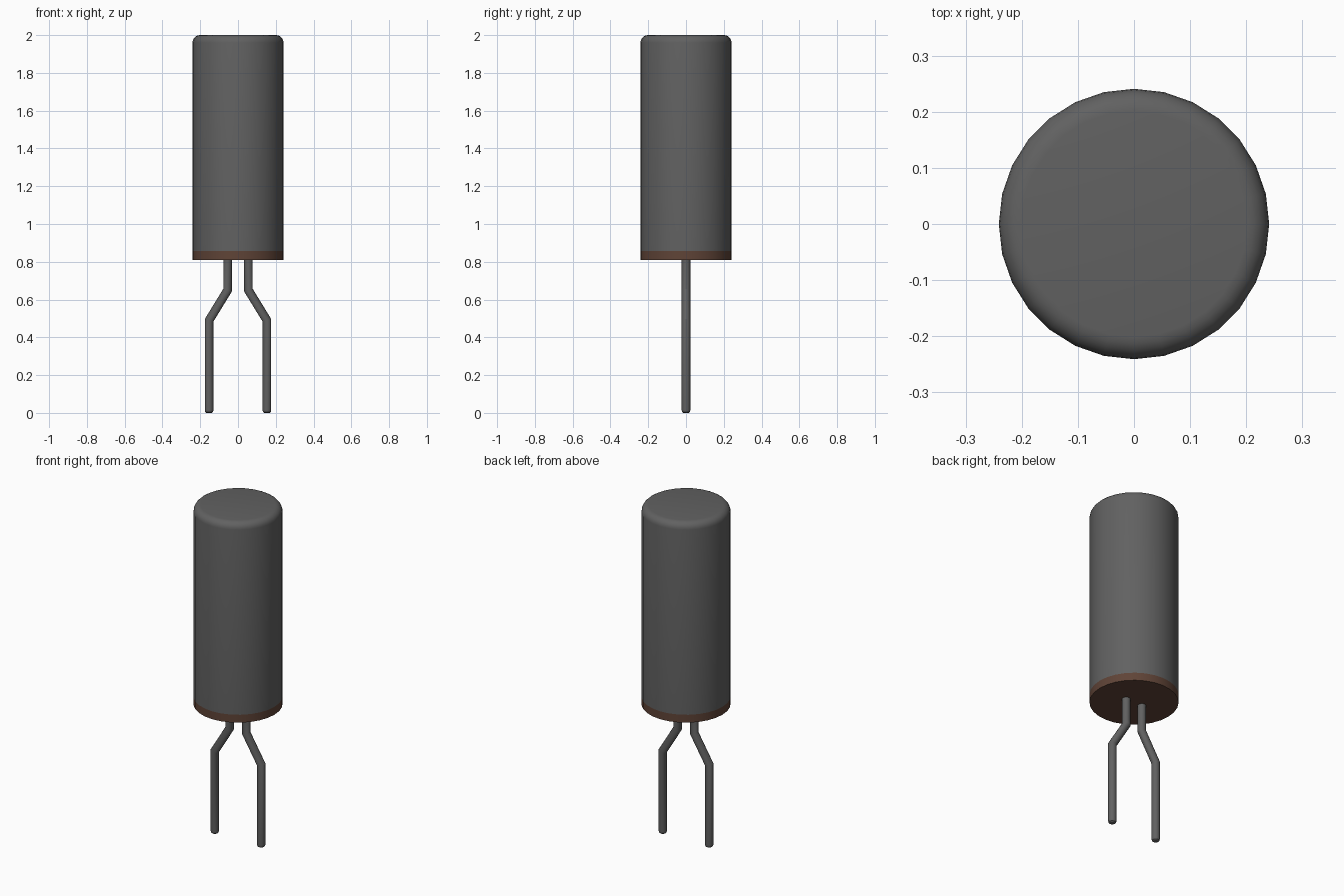
import bpy, bmesh, math
from mathutils import Vector

if "Cube" in bpy.data.objects:
    bpy.data.objects.remove(bpy.data.objects["Cube"], do_unlink=True)


def make_material(name, rgb):
    mat = bpy.data.materials.new(name)
    mat.use_nodes = True
    mat.diffuse_color = (*rgb, 1)
    mat.node_tree.nodes["Principled BSDF"].inputs["Base Color"].default_value = (*rgb, 1)
    return mat


grey = make_material("dark grey", (0.12, 0.12, 0.12))
brown = make_material("brown", (0.115, 0.057, 0.038))


def loft(name, rings, mat, angle):
    """Skin a list of point rings and close both ends."""
    bm = bmesh.new()
    loops = [[bm.verts.new(p) for p in ring] for ring in rings]
    n = len(loops[0])
    for low, high in zip(loops, loops[1:]):
        for i in range(n):
            j = (i + 1) % n
            bm.faces.new((low[i], low[j], high[j], high[i]))
    bm.faces.new(loops[0])
    bm.faces.new(loops[-1])
    bmesh.ops.recalc_face_normals(bm, faces=bm.faces)
    mesh = bpy.data.meshes.new(name)
    bm.to_mesh(mesh)
    bm.free()
    mesh.materials.append(mat)
    obj = bpy.data.objects.new(name, mesh)
    bpy.context.collection.objects.link(obj)
    bpy.ops.object.select_all(action="DESELECT")
    obj.select_set(True)
    bpy.context.view_layer.objects.active = obj
    bpy.ops.object.shade_smooth_by_angle(angle=math.radians(angle))
    return obj


def circle(radius, z, sides=28):
    turn = math.tau / sides
    return [(radius * math.cos(i * turn), radius * math.sin(i * turn), z)
            for i in range(sides)]


# Can with a rounded top edge, and the base disc below it
R, TOP, SEAM, BASE, FILLET = 0.241, 2.0, 0.857, 0.81, 0.04
can = [circle(R, SEAM)]
for k in range(6):
    a = k / 5 * math.pi / 2
    can.append(circle(R - FILLET + FILLET * math.cos(a),
                      TOP - FILLET + FILLET * math.sin(a)))
loft("can", can, grey, 30)
loft("base_disc", [circle(R, BASE), circle(R, SEAM)], brown, 30)


# Bent wire leads with mitred corners and rounded tips
def lead(name, side, sides=16):
    path = [(0.153, 0, 0.017), (0.153, 0, 0.012), (0.153, 0, 0.004), (0.153, 0, 0),
            ][::-1] + [(0.153, 0, 0.49), (0.055, 0, 0.65), (0.055, 0, BASE + 0.01)]
    radii = [0.014, 0.02, 0.0225, 0.023, 0.023, 0.023, 0.023]
    path = [Vector((side * x, y, z)) for x, y, z in path]
    rings = []
    for i, (p, r) in enumerate(zip(path, radii)):
        before = (p - path[i - 1]).normalized() if i else Vector((0, 0, 1))
        after = (path[i + 1] - p).normalized() if i + 1 < len(path) else before
        along = (before + after).normalized()
        across = Vector((along.z, 0, -along.x)) / along.dot(before)
        rings.append([p + across * r * math.cos(t) + Vector((0, r * math.sin(t), 0))
                      for t in (math.tau * k / sides for k in range(sides))])
    return loft(name, rings, grey, 29)


lead("left_lead", 1)
lead("right_lead", -1)
